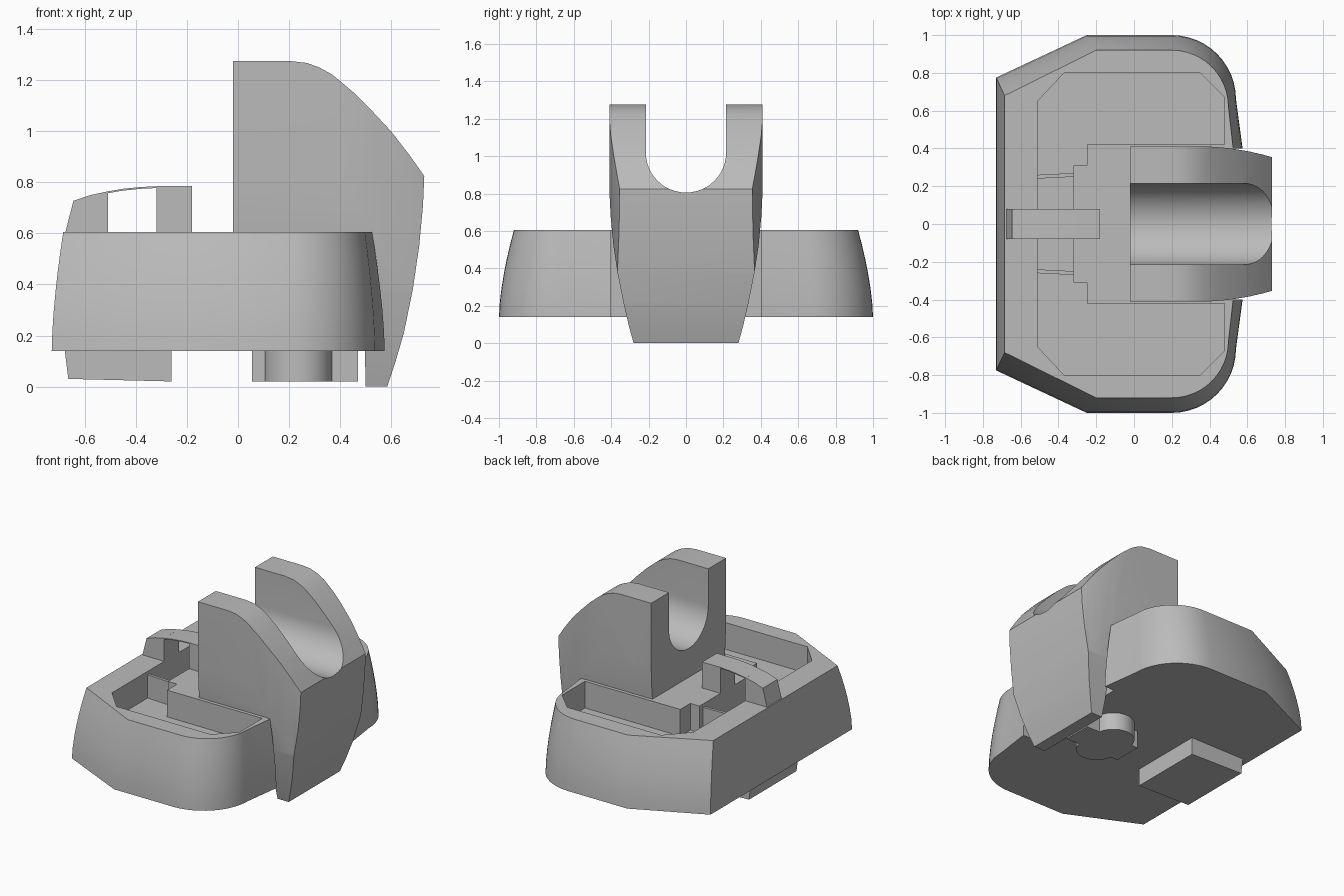
import bpy, bmesh, math

cube = bpy.data.objects.get("Cube")
if cube:
    bpy.data.objects.remove(cube, do_unlink=True)

grey = bpy.data.materials.new("plain grey")
grey.use_nodes = True
tone = (0.5, 0.5, 0.5, 1)
grey.diffuse_color = tone
grey.node_tree.nodes["Principled BSDF"].inputs["Base Color"].default_value = tone


def loft(name, rings):
    """Closed solid through rings of equal point count."""
    bm = bmesh.new()
    loops = [[bm.verts.new(p) for p in ring] for ring in rings]
    n = len(loops[0])
    for a, b in zip(loops, loops[1:]):
        for i in range(n):
            j = (i + 1) % n
            bm.faces.new((a[i], a[j], b[j], b[i]))
    bm.faces.new(loops[0])
    bm.faces.new(loops[-1])
    bmesh.ops.recalc_face_normals(bm, faces=bm.faces)
    mesh = bpy.data.meshes.new(name)
    bm.to_mesh(mesh)
    bm.free()
    mesh.materials.append(grey)
    ob = bpy.data.objects.new(name, mesh)
    bpy.context.collection.objects.link(ob)
    return ob


def prism(name, pts, axis, lo, hi):
    place = {"x": lambda a, b, h: (h, a, b),
             "y": lambda a, b, h: (a, h, b),
             "z": lambda a, b, h: (a, b, h)}[axis]
    return loft(name, [[place(a, b, h) for a, b in pts] for h in (lo, hi)])


def mirrored(half):
    return half + [(a, -b) for a, b in reversed(half)]


def activate(ob):
    bpy.ops.object.select_all(action="DESELECT")
    ob.select_set(True)
    bpy.context.view_layer.objects.active = ob


def combine(ob, tool, operation):
    activate(ob)
    mod = ob.modifiers.new("cut", "BOOLEAN")
    mod.operation, mod.object, mod.solver = operation, tool, "EXACT"
    bpy.ops.object.modifier_apply(modifier=mod.name)
    bpy.data.objects.remove(tool, do_unlink=True)


def smooth(ob):
    activate(ob)
    bpy.ops.object.shade_smooth_by_angle(angle=math.radians(28))


# Base shell: rounded outline, tapering upward, notched for the saddle
def outline(back, shoulder, cy, r, front):
    pts = [back, shoulder]
    for i in range(13):
        a = math.pi / 2 * (1 - i / 12)
        pts.append((0.2 + r * math.cos(a), cy + r * math.sin(a)))
    return mirrored(pts + [front, (0.5, 0.4)])


low = outline((-0.73, 0.775), (-0.25, 1), 0.66, 0.34, (0.575, 0.4))
high = outline((-0.685, 0.68), (-0.2, 0.92), 0.62, 0.3, (0.525, 0.4))
rings = []
for i in range(7):
    t = i / 6
    f = t ** 1.6
    rings.append([(a[0] + (b[0] - a[0]) * f, a[1] + (b[1] - a[1]) * f,
                   0.14 + 0.465 * t) for a, b in zip(low, high)])
base = loft("base_shell", rings)

# Pocket around the raised central platform
pocket = [(-0.32, 0.31), (-0.25, 0.31), (-0.25, 0.42), (0.48, 0.42),
          (0.48, 0.67), (0.35, 0.8), (-0.37, 0.8), (-0.51, 0.65)]
combine(base, prism("pocket_cutter", mirrored(pocket), "z", 0.42, 0.8), "DIFFERENCE")
smooth(base)

# Saddle: side profile trimmed by its front and top outlines
side = [(0.5, 0), (0.49, 0.58), (-0.02, 0.58), (-0.02, 1.275), (0.21, 1.275),
        (0.27, 1.268), (0.32, 1.25), (0.37, 1.222), (0.45, 1.155), (0.53, 1.075),
        (0.6, 1), (0.67, 0.91), (0.73, 0.825), (0.725, 0.71), (0.71, 0.55),
        (0.685, 0.38), (0.65, 0.21), (0.615, 0.09), (0.585, 0)]
saddle = prism("saddle", side, "y", -0.5, 0.5)
flank = [(0.41, 1.4), (0.41, 0.82), (0.403, 0.68), (0.388, 0.52),
         (0.365, 0.37), (0.335, 0.22), (0.305, 0.09), (0.28, 0), (0.275, -0.1)]
trim = flank + [(-y, z) for y, z in reversed(flank)]
combine(saddle, prism("flank_trim", trim, "x", -0.2, 1), "INTERSECT")
plan = mirrored([(-0.3, 0.41), (0.4, 0.41), (0.5, 0.402), (0.6, 0.386),
                 (0.68, 0.368), (0.8, 0.335)])
combine(saddle, prism("plan_trim", plan, "z", -0.5, 1.6), "INTERSECT")

# Round-bottomed slot
slot = [(0.215, 1.5)]
for i in range(25):
    a = -math.pi * i / 24
    slot.append((0.215 * math.cos(a), 1.02 + 0.215 * math.sin(a)))
slot.append((-0.215, 1.5))
combine(saddle, prism("slot_cutter", slot, "x", -0.3, 1), "DIFFERENCE")
smooth(saddle)

# Clip: two posts joined by a thin arched strip
prism("clip_outer_post", [(-0.68, 0.59), (-0.51, 0.59), (-0.51, 0.765),
                          (-0.58, 0.75), (-0.645, 0.728)], "y", -0.08, 0.08)
prism("clip_inner_post", [(-0.32, 0.59), (-0.18, 0.59), (-0.18, 0.785),
                          (-0.32, 0.785)], "y", -0.08, 0.08)
arch = [(-0.515, 0.764), (-0.45, 0.775), (-0.38, 0.782), (-0.315, 0.785)]
strip = arch + [(x, z - 0.007) for x, z in reversed(arch)]
prism("clip_bridge", strip, "y", -0.08, 0.08)

# Thin ribs beside the clip
for s in (1, -1):
    rib = [(-0.515, s * 0.24), (-0.315, s * 0.25), (-0.315, s * 0.27), (-0.515, s * 0.26)]
    prism("left_rib" if s > 0 else "right_rib", rib, "z", 0.41, 0.58)

# Locating block and lobed key underneath
prism("under_block", [(-0.68, 0.15), (-0.665, 0.03), (-0.26, 0.02), (-0.26, 0.15)],
      "y", -0.26, 0.26)
key_bar = [(0.055, 0.1), (0.47, 0.1), (0.47, -0.1), (0.055, -0.1)]
key = prism("under_key", key_bar, "z", 0.02, 0.15)
for s in (1, -1):
    lobe = [(0.237 + 0.133 * math.cos(i * math.pi / 16),
             s * 0.08 + 0.133 * math.sin(i * math.pi / 16)) for i in range(32)]
    combine(key, prism("key_lobe", lobe, "z", 0.02, 0.15), "UNION")
smooth(key)
